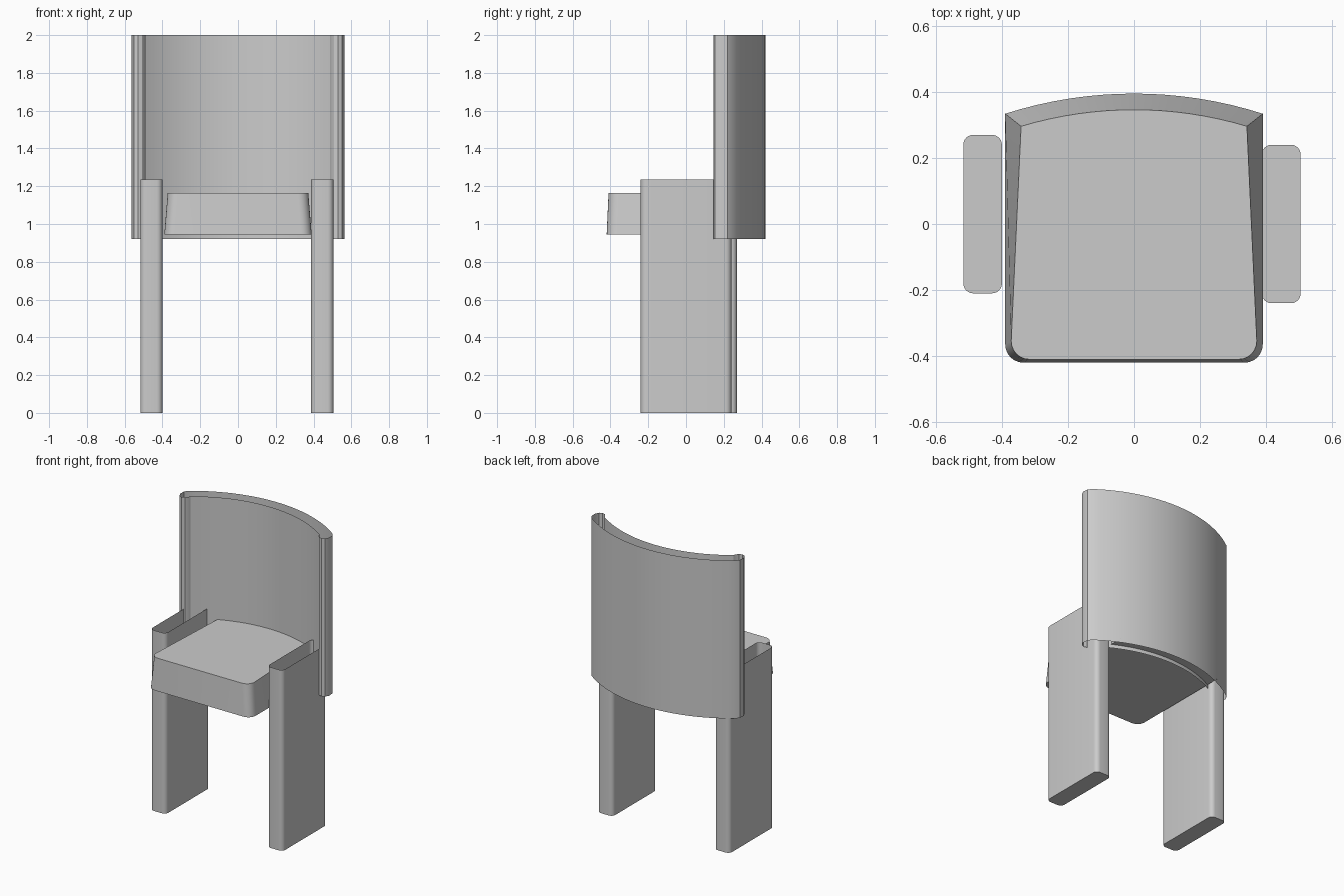
import bpy
from math import sin, cos, pi, sqrt, radians

cube = bpy.data.objects.get("Cube")
if cube:
    bpy.data.objects.remove(cube, do_unlink=True)

grey = bpy.data.materials.new("plain grey")
grey.use_nodes = True
COLOUR = (0.6, 0.6, 0.6, 1)
grey.diffuse_color = COLOUR
grey.node_tree.nodes["Principled BSDF"].inputs["Base Color"].default_value = COLOUR


def loft(name, low, high, z0, z1, floor=False, lid=False):
    """Wall between two matching outlines, with optional end caps."""
    n = len(low)
    verts = [(x, y, z0) for x, y in low] + [(x, y, z1) for x, y in high]
    faces = [(i, (i + 1) % n, n + (i + 1) % n, n + i) for i in range(n)]
    if floor:
        faces.append(tuple(reversed(range(n))))
    if lid:
        faces.append(tuple(range(n, 2 * n)))
    mesh = bpy.data.meshes.new(name)
    mesh.from_pydata(verts, [], faces)
    mesh.materials.append(grey)
    obj = bpy.data.objects.new(name, mesh)
    bpy.context.collection.objects.link(obj)
    bpy.ops.object.select_all(action='DESELECT')
    obj.select_set(True)
    bpy.context.view_layer.objects.active = obj
    bpy.ops.object.shade_smooth_by_angle(angle=radians(32))
    return obj


def corner(cx, cy, r, start, steps=6):
    """Quarter circle, counter-clockwise from the start angle."""
    return [(cx + r * cos(start + pi / 2 * i / steps),
             cy + r * sin(start + pi / 2 * i / steps)) for i in range(steps + 1)]


def arc(half, crown, r, steps):
    """Shallow arc running from +x to -x with its crown at the rear."""
    xs = [half * (1 - 2 * i / steps) for i in range(steps + 1)]
    return [(x, crown - r + sqrt(r * r - x * x)) for x in xs]


def mirrored(points):
    return [(-x, y) for x, y in reversed(points)]


# Slab legs, hollow and open at the top
def leg(name, x0, x1, y0, y1, r=0.03):
    ring = (corner(x1 - r, y1 - r, r, 0) + corner(x0 + r, y1 - r, r, pi / 2)
            + corner(x0 + r, y0 + r, r, pi) + corner(x1 - r, y0 + r, r, 1.5 * pi))
    loft(name, ring, ring, 0, 1.235, floor=True)


leg("left_leg", 0.387, 0.505, -0.24, 0.24)
leg("right_leg", -0.517, -0.4, -0.21, 0.27)


# Tapered seat with rounded front corners and a curved rear
def seat_outline(front_half, front, rear_half, rear, crown, r=0.055):
    rise = crown - rear
    radius = (rear_half ** 2 + rise ** 2) / (2 * rise)
    right_front = corner(front_half - r, front + r, r, 1.5 * pi)
    return (mirrored(right_front) + right_front
            + arc(rear_half, crown, radius, 16))


loft("seat", seat_outline(0.39, -0.42, 0.39, 0.334, 0.395),
     seat_outline(0.372, -0.41, 0.342, 0.296, 0.346), 0.945, 1.165,
     floor=True, lid=True)

# Curved hollow backrest, open above and below, with bulbous ends
end = [(0.488, 0.184), (0.495, 0.166), (0.508, 0.151), (0.53, 0.145),
       (0.55, 0.153), (0.563, 0.18), (0.561, 0.22)]
outer = arc(0.542, 0.42, 0.92, 32)
inner = arc(0.478, 0.34, 0.84, 32)
backrest = end + outer + mirrored(end) + inner[::-1]
loft("backrest", backrest, backrest, 0.92, 2.0)
